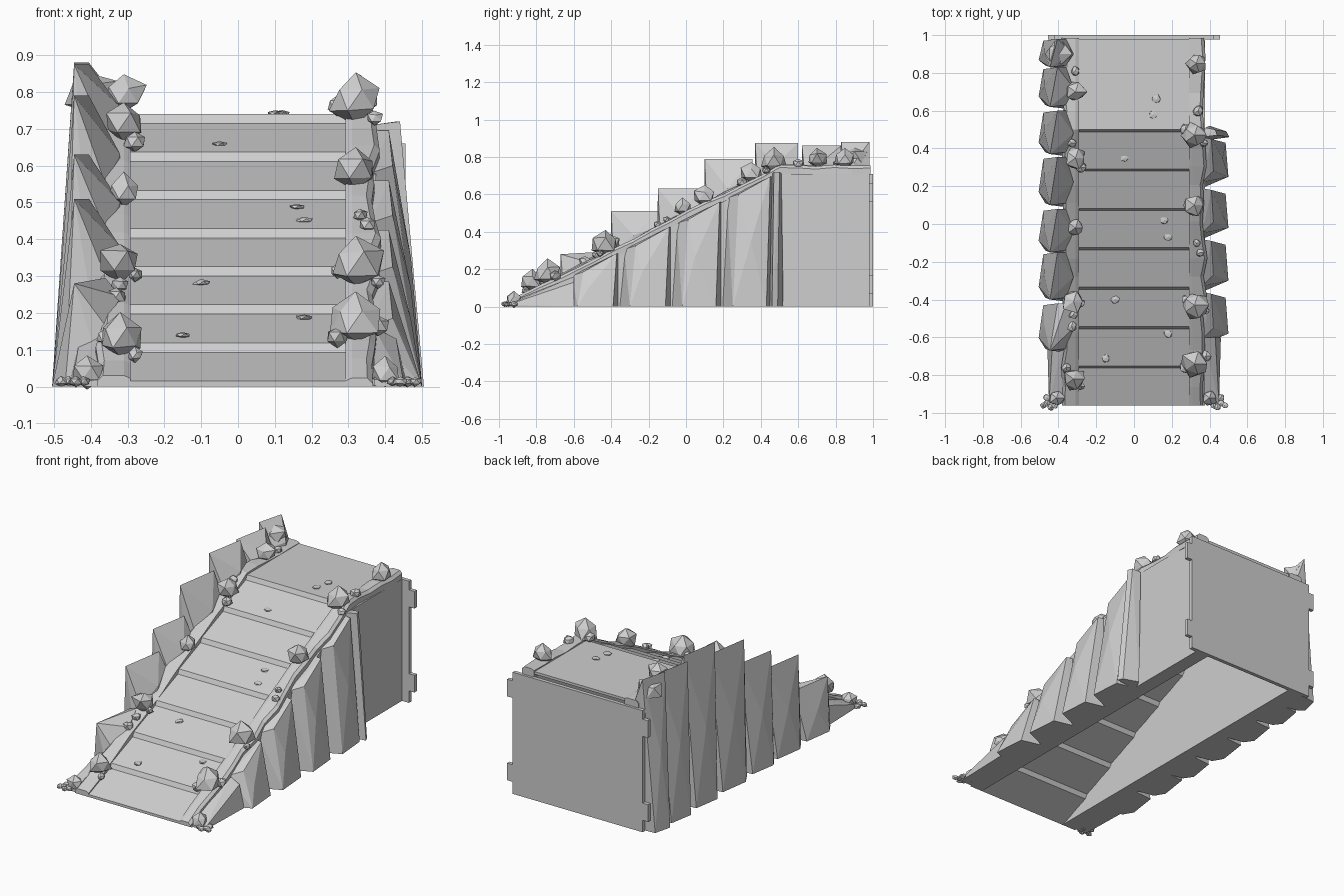
import bpy, bmesh, random
from mathutils import Vector

random.seed(7)
cube = bpy.data.objects.get("Cube")
if cube:
    bpy.data.objects.remove(cube, do_unlink=True)

stone = bpy.data.materials.new("stone_grey")
stone.use_nodes = True
GREY = (0.62, 0.62, 0.62, 1)
stone.diffuse_color = GREY
stone.node_tree.nodes["Principled BSDF"].inputs["Base Color"].default_value = GREY


def finish(name, bm):
    bmesh.ops.recalc_face_normals(bm, faces=bm.faces[:])
    mesh = bpy.data.meshes.new(name)
    bm.to_mesh(mesh)
    bm.free()
    mesh.materials.append(stone)
    obj = bpy.data.objects.new(name, mesh)
    bpy.context.collection.objects.link(obj)
    return obj


def loft(name, sections):
    """Skin matching closed rings and cap both ends."""
    bm = bmesh.new()
    rings = [[bm.verts.new(p) for p in ring] for ring in sections]
    n = len(rings[0])
    for a, b in zip(rings, rings[1:]):
        for i in range(n):
            j = (i + 1) % n
            bm.faces.new((a[i], a[j], b[j], b[i]))
    bm.faces.new(rings[0])
    bm.faces.new(rings[-1])
    return finish(name, bm)


def extrude_x(name, profile, x0, x1):
    return loft(name, [[(x, y, z) for y, z in profile] for x in (x0, x1)])


def hull(name, points):
    bm = bmesh.new()
    for p in points:
        bm.verts.new(p)
    out = bmesh.ops.convex_hull(bm, input=bm.verts[:])
    spare = {g for g in out["geom_interior"] + out["geom_unused"]
             if isinstance(g, bmesh.types.BMVert)}
    bmesh.ops.delete(bm, geom=list(spare), context="VERTS")
    return finish(name, bm)


def rock(name, x, y, z, r, squash=0.9):
    bm = bmesh.new()
    bmesh.ops.create_icosphere(bm, subdivisions=1, radius=r)
    for v in bm.verts:
        v.co *= random.uniform(0.78, 1.18)
        v.co.z *= squash
        v.co += Vector((x, y, z))
    return finish(name, bm)


def ledge_z(y):
    return min(0.755, 0.5 * (y + 0.98) + 0.015)


# Ramp of overlapping sloped planks, ending in the flat platform
STEP, RISE = 0.2086, 0.1036
top = []
for i in range(7):
    y, z = -0.96 + i * STEP, 0.015 + i * RISE
    top += [(y, z), (y + STEP - 0.012, z + 0.078)]
top += [(0.5, 0.74), (0.98, 0.74)]
under = [(y, z - 0.015) for y, z in reversed(top)]
extrude_x("ramp_and_platform", top + under, -0.3, 0.3)

for side, word in ((1, "left"), (-1, "right")):
    # Smooth side wall
    extrude_x(word + "_wall",
              [(-0.96, 0), (0.98, 0), (0.98, 0.71), (0.5, 0.71), (-0.92, 0.01)],
              side * 0.29, side * 0.375)
    # Rough ledge along the edge of the ramp and platform
    rings = []
    for i in range(21):
        y = -0.96 + i * 0.0973
        z = ledge_z(y) + random.uniform(-0.006, 0.008)
        low = max(0, z - 0.05)
        x = 0.38 + random.uniform(-0.018, 0.01)
        rings.append([(side * 0.292, y, low), (side * 0.292, y, z - 0.008),
                      (side * 0.31, y, z), (side * (x - 0.015), y, z),
                      (side * x, y, z - 0.015), (side * x, y, low)])
    loft(word + "_ledge", rings)
    # Low skirt beside the foot of the ramp
    hull(word + "_skirt", [(side * x, y, z) for x, y, z in (
        (0.37, -0.95, 0), (0.45, -0.95, 0), (0.37, -0.95, 0.02),
        (0.45, -0.95, 0.01), (0.37, -0.6, 0), (0.46, -0.6, 0),
        (0.37, -0.6, 0.16), (0.43, -0.6, 0.13))])

# Low crags under the ledge on the left, finished by a thin end slab
edges = [-0.64, -0.36, -0.08, 0.19, 0.46]
for i, (a, b) in enumerate(zip(edges, edges[1:])):
    za, zb = ledge_z(a) - 0.02, ledge_z(b) - 0.04
    mid = (a + b) / 2 + random.uniform(-0.03, 0.03)
    hull("left_crag_%d" % i, [
        (0.36, a, 0), (0.36, b, 0), (0.5, a + 0.06, 0), (0.485, b - 0.03, 0),
        (0.36, a + 0.03, za), (0.42, a + 0.09, za + 0.02),
        (0.47, mid, za * 0.6), (0.41, b - 0.01, zb), (0.36, b, zb)])
hull("left_end_slab", [
    (0.36, 0.44, 0), (0.505, 0.46, 0), (0.49, 0.49, 0), (0.4, 0.52, 0),
    (0.36, 0.46, 0.71), (0.44, 0.47, 0.72), (0.43, 0.5, 0.72), (0.38, 0.51, 0.71)])

# Tall crags leaning inward on the right
tall = [(-0.68, -0.42, 0.28), (-0.41, -0.15, 0.51), (-0.16, 0.08, 0.63),
        (0.09, 0.355, 0.79), (0.36, 0.6, 0.875), (0.61, 0.83, 0.86),
        (0.82, 0.98, 0.88)]
for i, (a, b, peak) in enumerate(tall):
    w, mid = b - a, (a + b) / 2
    hull("right_crag_%d" % i, [
        (-0.36, a, 0), (-0.36, b, 0), (-0.505, a + 0.3 * w, 0), (-0.48, b - 0.01, 0),
        (-0.47, a + 0.02, 0), (-0.445, a + 0.01, peak), (-0.405, b, peak),
        (-0.475, a + 0.55 * w, peak * 0.5),
        (-0.32, mid, ledge_z(mid) + 0.015), (-0.36, a + 0.02, ledge_z(a)),
        (-0.36, b, ledge_z(b))])

# Back board with side tabs
board = [(0.42, 0), (0.42, 0.07), (0.455, 0.07), (0.455, 0.17), (0.42, 0.17),
         (0.42, 0.56), (0.455, 0.56), (0.455, 0.66), (0.42, 0.66), (0.42, 0.71)]
outline = board + [(-x, z) for x, z in reversed(board)]
loft("back_board", [[(x, y, z) for x, z in outline] for y in (0.978, 1.0)])

# Boulders on the ledges
boulders = [(-0.4, 0.9, 0.07), (-0.31, 0.7, 0.06), (-0.31, 0.35, 0.06),
            (-0.31, -0.02, 0.055), (-0.32, -0.41, 0.065), (-0.32, -0.82, 0.065),
            (-0.41, -0.92, 0.045), (0.33, 0.85, 0.06), (0.32, 0.47, 0.07),
            (0.32, 0.1, 0.06), (0.32, -0.43, 0.075), (0.32, -0.74, 0.075),
            (0.4, -0.92, 0.045)]
for i, (x, y, r) in enumerate(boulders):
    base = 0.01 if abs(x) > 0.39 and y < 0 else ledge_z(y)
    rock("boulder_%d" % i, x, y, base + 0.6 * r, r)

# Small stones gathered by the boulders
stones = [(-0.31, 0.81), (0.34, 0.6), (-0.28, 0.3), (0.27, 0.5), (0.37, 0.43),
          (-0.33, 0.43), (0.33, -0.1), (0.35, -0.15), (0.27, -0.4), (0.38, -0.46),
          (-0.32, -0.48), (-0.33, -0.54), (-0.28, -0.42), (-0.36, -0.76),
          (-0.28, -0.86), (0.38, -0.7), (0.27, -0.76)]
for i, (x, y) in enumerate(stones):
    rock("small_stone_%d" % i, x, y, ledge_z(y) + 0.01, random.uniform(0.022, 0.034))

# Pebbles at the front corners
for side in (-1, 1):
    for x, y in ((0.46, -0.95), (0.48, -0.96), (0.44, -0.97), (0.42, -0.96), (0.46, -0.92)):
        rock("corner_pebble", side * x, y, 0.014, 0.02, 0.7)

# Flat chips scattered on the ramp and platform
chips = [(0.12, 0.66, 0.742), (0.1, 0.58, 0.742), (-0.05, 0.35, 0.658),
         (0.16, 0.02, 0.488), (0.18, -0.07, 0.452), (-0.1, -0.4, 0.282),
         (0.18, -0.58, 0.188), (-0.15, -0.71, 0.14)]
for i, (x, y, z) in enumerate(chips):
    rock("chip_%d" % i, x, y, z, 0.025, 0.35)
